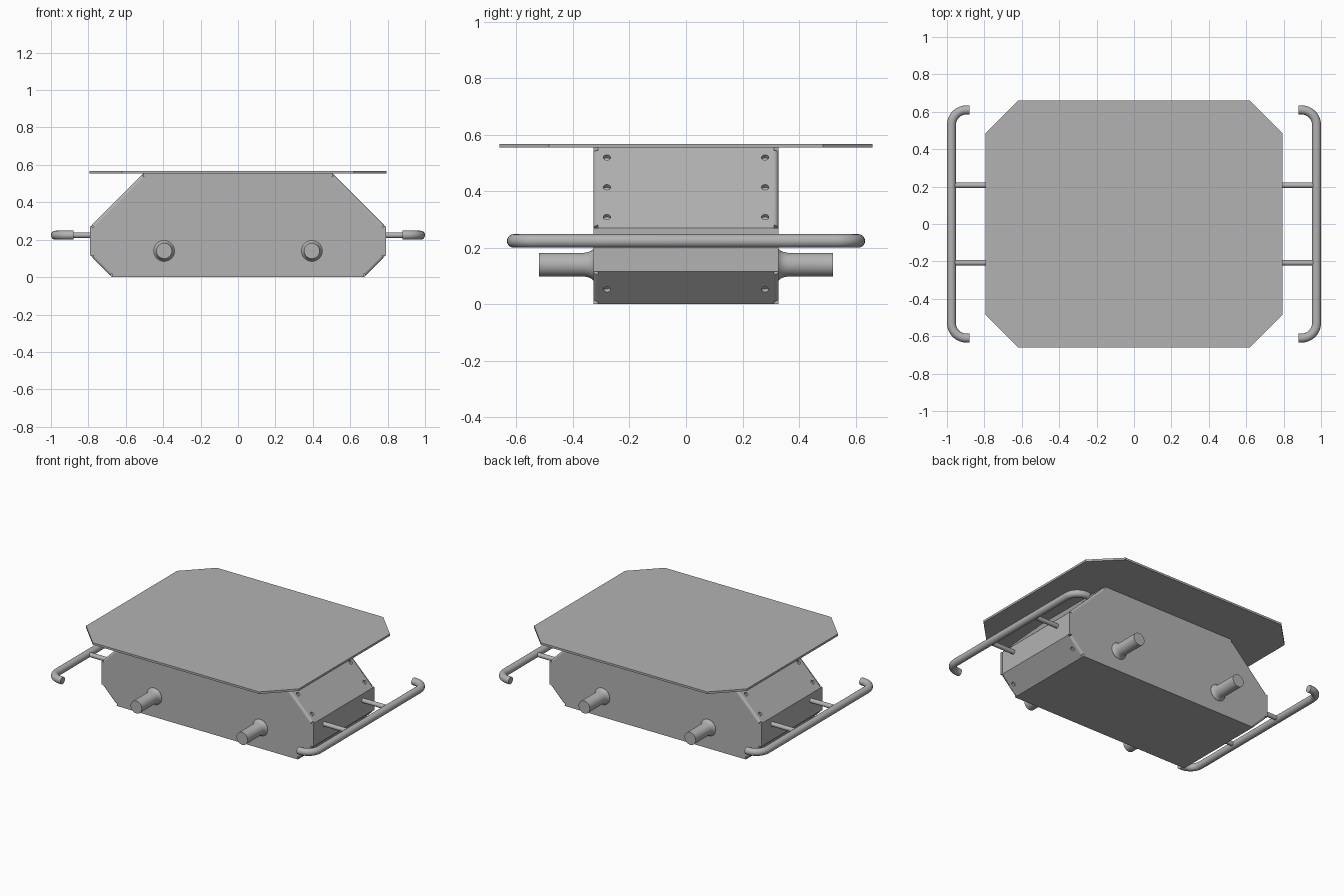
import bpy, bmesh, math
from mathutils import Vector, Matrix

if "Cube" in bpy.data.objects:
    bpy.data.objects.remove(bpy.data.objects["Cube"])

GREY = (0.45, 0.45, 0.45, 1)
mat = bpy.data.materials.new("plain grey metal")
mat.use_nodes = True
mat.diffuse_color = GREY
mat.node_tree.nodes["Principled BSDF"].inputs["Base Color"].default_value = GREY


def finish(name, bm, smooth=False):
    bmesh.ops.recalc_face_normals(bm, faces=bm.faces)
    mesh = bpy.data.meshes.new(name)
    bm.to_mesh(mesh)
    bm.free()
    ob = bpy.data.objects.new(name, mesh)
    bpy.context.collection.objects.link(ob)
    mesh.materials.append(mat)
    bpy.ops.object.select_all(action="DESELECT")
    ob.select_set(True)
    bpy.context.view_layer.objects.active = ob
    if smooth:
        bpy.ops.object.shade_smooth_by_angle(angle=math.radians(40))
    return ob


def add_prism(bm, points, offset):
    """Extrude a closed loop of 3D points along an offset."""
    face = bm.faces.new([bm.verts.new(p) for p in points])
    out = bmesh.ops.extrude_face_region(bm, geom=[face])
    verts = [v for v in out["geom"] if isinstance(v, bmesh.types.BMVert)]
    bmesh.ops.translate(bm, vec=offset, verts=verts)


def add_cylinder(bm, center, axis, radius, depth, segments=24):
    rot = Vector(axis).to_track_quat("Z", "Y").to_matrix().to_4x4()
    bmesh.ops.create_cone(bm, cap_ends=True, segments=segments, radius1=radius,
                          radius2=radius, depth=depth,
                          matrix=Matrix.Translation(center) @ rot)


# Hull outline in x, z, counter-clockwise from bottom left
right = [(0.675, 0), (0.79, 0.115), (0.79, 0.27), (0.505, 0.555)]
outline = [Vector(p) for p in right] + [Vector((-x, z)) for x, z in reversed(right)]
HALF, R, GAP = 0.327, 0.016, 0.014

# Hull core between the side plates, with screw holes in the sloped panels
bm = bmesh.new()
core = [(max(-0.787, min(0.787, p.x)), -HALF + R, p.y) for p in outline]
add_prism(bm, core, (0, 2 * (HALF - R), 0))
hull = finish("hull_core", bm)

bm = bmesh.new()
for sx in (-1, 1):
    for y in (-0.28, 0.28):
        for z in (0.31, 0.415, 0.52):
            add_cylinder(bm, (sx * (1.06 - z), y, z), (sx, 0, 1), 0.013, 0.03, 16)
        add_cylinder(bm, (sx * 0.727, y, 0.052), (sx, 0, -1), 0.013, 0.03, 16)
holes = finish("screw_hole_cutter", bm)
holes.hide_render = True
bpy.context.view_layer.objects.active = hull
cut = hull.modifiers.new("screw holes", "BOOLEAN")
cut.object = holes
cut.solver = "EXACT"
bpy.ops.object.modifier_apply(modifier=cut.name)
bpy.data.objects.remove(holes)

# Side plates with rounded folds along the sloped edges
for side, label in ((-1, "front"), (1, "back")):
    plate, folds = [], bmesh.new()
    for a, b in zip(outline, outline[1:] + outline[:1]):
        plate.append(a)
        d = (b - a).normalized()
        if abs(d.x * d.y) < 0.1:
            continue
        inward = Vector((-d.y, d.x))
        start, end = a + d * GAP, b - d * GAP
        plate += [start + inward * R, end + inward * R]
        section = [start + inward * R]
        section = [Vector((section[0].x, side * (HALF - R), section[0].y))]
        for i in range(7):
            t = math.pi / 2 * i / 6
            p = start + inward * R * (1 - math.cos(t))
            section.append(Vector((p.x, side * (HALF - R + R * math.sin(t)), p.y)))
        length = end - start
        add_prism(folds, section, (length.x, 0, length.y))
    finish(label + "_plate_folds", folds, True)
    bm = bmesh.new()
    add_prism(bm, [(p.x, side * (HALF - R), p.y) for p in plate], (0, side * R, 0))
    finish(label + "_side_plate", bm)

# Flat top with clipped corners
bm = bmesh.new()
corner = [(0.62, -0.66), (0.793, -0.485), (0.793, 0.485), (0.62, 0.66)]
loop = corner + [(-x, y) for x, y in reversed(corner)]
add_prism(bm, [(x, y, 0.554) for x, y in loop], (0, 0, 0.014))
finish("top_plate", bm)

# Round stub axles with a flared foot
stub = [(0, 0.32), (0.056, 0.32), (0.056, 0.328), (0.05, 0.334),
        (0.045, 0.345), (0.042, 0.36), (0.042, 0.52), (0, 0.52)]
for sx, xname in ((-1, "right"), (1, "left")):
    for sy, yname in ((-1, "front"), (1, "back")):
        bm = bmesh.new()
        verts = [bm.verts.new((r, sy * y, 0)) for r, y in stub]
        edges = [bm.edges.new(e) for e in zip(verts, verts[1:])]
        bmesh.ops.spin(bm, geom=verts + edges, cent=(0, 0, 0), axis=(0, 1, 0),
                       angle=math.tau, steps=32)
        bmesh.ops.remove_doubles(bm, verts=bm.verts, dist=0.0001)
        bmesh.ops.translate(bm, vec=(sx * 0.395, 0, 0.14), verts=bm.verts)
        finish(f"{yname}_{xname}_stub", bm, True)

# Bent tube bumpers and their struts
BAR_Z, TUBE, BEND = 0.224, 0.024, 0.08
for sx, xname in ((-1, "right"), (1, "left")):
    half_path = [(0.88, 0.61)]
    for i in range(9):
        t = math.pi / 2 * (1 - i / 8)
        half_path.append((0.976 - BEND + BEND * math.cos(t),
                          0.61 - BEND + BEND * math.sin(t)))
    path = half_path + [(x, -y) for x, y in reversed(half_path)]
    path = [Vector((sx * x, y, BAR_Z)) for x, y in path]
    bm = bmesh.new()
    rings = []
    for i, p in enumerate(path):
        tangent = (path[min(i + 1, len(path) - 1)] - path[max(i - 1, 0)]).normalized()
        across = tangent.cross(Vector((0, 0, 1)))
        rings.append([bm.verts.new(p + TUBE * (across * math.cos(a) + Vector((0, 0, math.sin(a)))))
                      for a in (math.tau * k / 20 for k in range(20))])
    for r1, r2 in zip(rings, rings[1:]):
        for k in range(20):
            n = (k + 1) % 20
            bm.faces.new((r1[k], r1[n], r2[n], r2[k]))
    bm.faces.new(rings[0])
    bm.faces.new(rings[-1])
    finish(xname + "_bumper_bar", bm, True)

    bm = bmesh.new()
    for y in (-0.207, 0.207):
        add_cylinder(bm, (sx * 0.87, y, BAR_Z), (1, 0, 0), 0.015, 0.18, 16)
    finish(xname + "_bumper_struts", bm, True)
